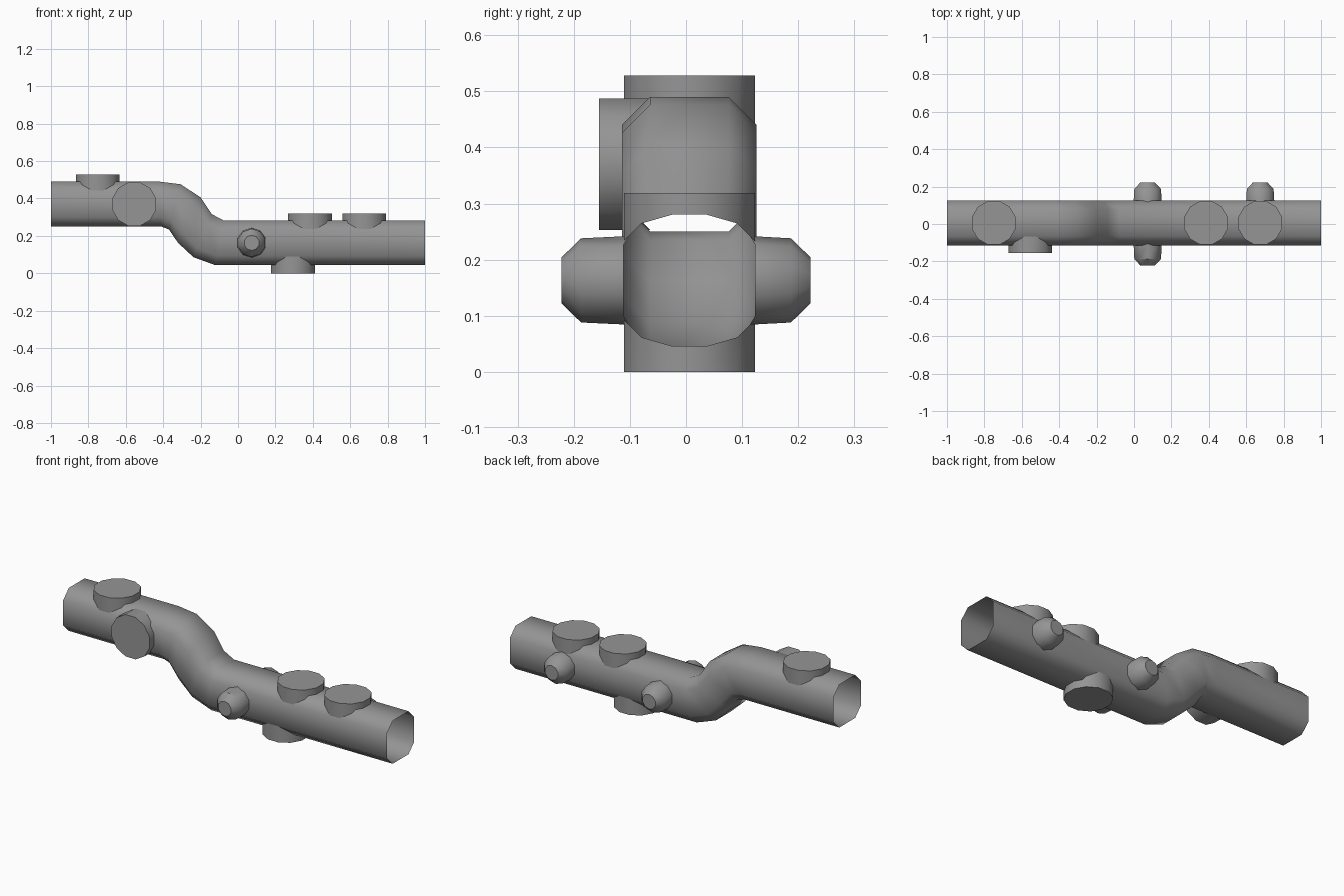
import bpy, bmesh, math
from mathutils import Vector

if "Cube" in bpy.data.objects:
    bpy.data.objects.remove(bpy.data.objects["Cube"], do_unlink=True)

grey = bpy.data.materials.new("pipe grey")
grey.use_nodes = True
grey.diffuse_color = (0.3, 0.3, 0.3, 1)
grey.node_tree.nodes["Principled BSDF"].inputs["Base Color"].default_value = (0.3, 0.3, 0.3, 1)

HALF, FLAT = 0.12, 0.07      # half width of the pipe, half width of its flat sides
HIGH, LOW, MID_Y = 0.37, 0.163, 0.006


def loft(name, rings, smooth_angle, cap=False):
    """Skin a list of rings; optionally close the last one."""
    bm = bmesh.new()
    loops = [[bm.verts.new(p) for p in ring] for ring in rings]
    for a, b in zip(loops, loops[1:]):
        n = len(a)
        for i in range(n):
            j = (i + 1) % n
            bm.faces.new((a[i], a[j], b[j], b[i]))
    if cap:
        bm.faces.new(loops[-1])
    bmesh.ops.recalc_face_normals(bm, faces=bm.faces)
    mesh = bpy.data.meshes.new(name)
    bm.to_mesh(mesh)
    bm.free()
    mesh.materials.append(grey)
    mesh.shade_smooth()
    mesh.set_sharp_from_angle(angle=math.radians(smooth_angle))
    obj = bpy.data.objects.new(name, mesh)
    bpy.context.collection.objects.link(obj)
    return obj


# Offset pipe: open chamfered square section, each station given by its top and bottom edge
stations = [
    ((-1, HIGH + HALF), (-1, HIGH - HALF)),
    ((-0.42, HIGH + HALF), (-0.41, HIGH - HALF)),
    ((-0.307, 0.476), (-0.37, 0.235)),
    ((-0.2, 0.406), (-0.32, 0.162)),
    ((-0.14, 0.316), (-0.238, 0.086)),
    ((-0.078, LOW + HALF), (-0.12, LOW - HALF)),
    ((1, LOW + HALF), (1, LOW - HALF)),
]
section = [(HALF, -FLAT), (HALF, FLAT), (FLAT, HALF), (-FLAT, HALF),
           (-HALF, FLAT), (-HALF, -FLAT), (-FLAT, -HALF), (FLAT, -HALF)]
rings = []
for top, bottom in stations:
    top, bottom = Vector(top), Vector(bottom)
    ring = []
    for y, v in section:
        p = bottom.lerp(top, (v / HALF + 1) / 2)
        ring.append((p.x, MID_Y + y, p.y))
    rings.append(ring)
loft("offset_pipe", rings, 50)


def branch(name, x, z, direction, profile, sides):
    """Round branch whose foot follows the pipe; profile is (radius, distance)."""
    out = Vector(direction)
    along = Vector((1, 0, 0))
    across = out.cross(along)
    centre = Vector((x, MID_Y, z))
    rings = []
    for k, (radius, dist) in enumerate(profile):
        ring = []
        for i in range(sides):
            a = 2 * math.pi * (i + 0.5) / sides
            u, t = radius * math.cos(a), radius * math.sin(a)
            d = dist
            if k == 0:  # saddle foot on the pipe's flats and chamfers
                d = HALF - max(0, abs(t) - FLAT) - 0.003
            ring.append(centre + along * u + across * t + out * d)
        rings.append(ring)
    loft(name, rings, 40, cap=True)


# Wide ports
UP, DOWN, FRONT, BACK = (0, 0, 1), (0, 0, -1), (0, -1, 0), (0, 1, 0)
for name, x, z, way, reach in [
    ("upper_top_port", -0.75, HIGH, UP, 0.158),
    ("upper_front_port", -0.555, HIGH, FRONT, 0.161),
    ("lower_inner_top_port", 0.385, LOW, UP, 0.156),
    ("lower_outer_top_port", 0.675, LOW, UP, 0.156),
    ("bottom_port", 0.294, LOW, DOWN, LOW),
]:
    branch(name, x, z, way, [(0.121, 0), (0.121, reach)], 12)

# Small chamfered plugs
for name, x, way, shift in [
    ("front_plug", 0.073, FRONT, MID_Y),
    ("inner_back_plug", 0.073, BACK, -MID_Y),
    ("outer_back_plug", 0.675, BACK, -MID_Y),
]:
    profile = [(0.079, 0), (0.075, 0.187 + shift), (0.041, 0.222 + shift)]
    branch(name, x, LOW, way, profile, 10)
